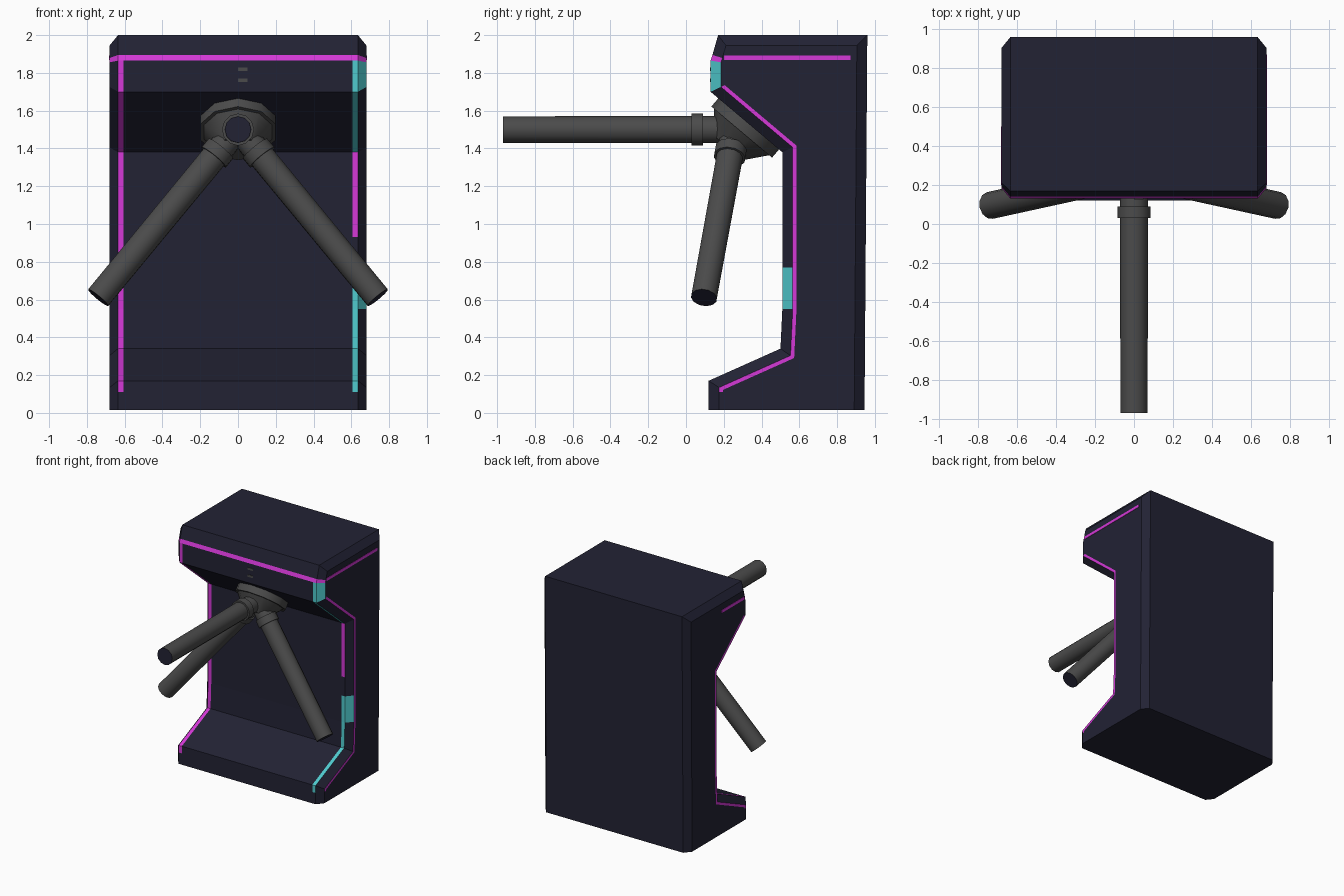
import bpy, bmesh, math
from mathutils import Vector

if "Cube" in bpy.data.objects:
    bpy.data.objects.remove(bpy.data.objects["Cube"], do_unlink=True)


def material(name, rgb):
    m = bpy.data.materials.new(name)
    m.use_nodes = True
    m.diffuse_color = (*rgb, 1)
    m.node_tree.nodes["Principled BSDF"].inputs["Base Color"].default_value = (*rgb, 1)
    return m


NAVY = material("dark_navy", (0.016, 0.016, 0.034))
PINK = material("neon_magenta", (0.66, 0.04, 0.68))
CYAN = material("neon_cyan", (0.08, 0.6, 0.62))
GREY = material("dark_grey", (0.07, 0.07, 0.07))


def finish(name, bm, mats, smooth=False):
    bmesh.ops.recalc_face_normals(bm, faces=bm.faces)
    mesh = bpy.data.meshes.new(name)
    bm.to_mesh(mesh)
    bm.free()
    ob = bpy.data.objects.new(name, mesh)
    bpy.context.collection.objects.link(ob)
    for m in mats:
        mesh.materials.append(m)
    if smooth:
        bpy.ops.object.select_all(action='DESELECT')
        ob.select_set(True)
        bpy.context.view_layer.objects.active = ob
        bpy.ops.object.shade_smooth_by_angle(angle=math.radians(40))
    return ob


# Cabinet side profile as (y, z), going up the front and down the back
PROFILE = [Vector(p) for p in (
    (.12, 0), (.12, .11), (.12, .17), (.5, .34), (.51, .55), (.51, .77), (.51, .93),
    (.51, 1.38), (.13, 1.7), (.13, 1.865), (.14, 1.895), (.17, 2), (.96, 2), (.945, 0))]


def inset(d):
    """Move the profile inward by d, with mitred corners."""
    out, n = [], len(PROFILE)
    for i, p in enumerate(PROFILE):
        a = (p - PROFILE[i - 1]).normalized()
        b = (PROFILE[(i + 1) % n] - p).normalized()
        na, nb = Vector((a.y, -a.x)), Vector((b.y, -b.x))
        q = p + (na + nb) * d / (1 + na.dot(nb))
        if p.y < .05:
            q.y = .015
        out.append(q)
    return out


# Cabinet: lofted rings with bevelled sides and neon edge strips
def strip_colour(band, side, z):
    if 1.865 < z < 1.895 and band != "panel":
        return 1
    if band == "panel":
        return 1 if .12 < z < 1.65 else 0
    if band == "bevel":
        return 2 if side > 0 and (.55 < z < .77 or 1.7 < z < 1.865) else 0
    if band == "edge" and .11 < z < 1.865:
        if side < 0 or .93 < z < 1.38:
            return 1
        return 0 if .77 < z < .93 else 2
    return 0


bm = bmesh.new()
half = [(.68, .075, "panel"), (.68, .055, "bevel"), (.635, 0, "edge"), (.605, 0, "middle")]
rings = []
for side in (-1, 1):
    for x, d, band in (half if side < 0 else half[::-1]):
        rings.append((side, band, [bm.verts.new((side * x, p.x, p.y)) for p in inset(d)]))
n = len(PROFILE)
for k in range(len(rings) - 1):
    (side, band, r), (side2, band2, s) = rings[k], rings[k + 1]
    if side2 > 0 and side > 0:
        band, side = band2, side2
    for i in range(n):
        j = (i + 1) % n
        f = bm.faces.new((r[i], r[j], s[j], s[i]))
        if i < 10:
            f.material_index = strip_colour(band, side, (PROFILE[i].y + PROFILE[j].y) / 2)
bm.faces.new(rings[0][2])
bm.faces.new(rings[-1][2])
finish("cabinet", bm, (NAVY, PINK, CYAN))


def plate(name, lo, hi, mat):
    lo, hi = Vector(lo), Vector(hi)
    bm = bmesh.new()
    bmesh.ops.create_cube(bm, size=1)
    for v in bm.verts:
        v.co = (lo + hi) / 2 + v.co * (hi - lo)
    finish(name, bm, (mat,))


# Header stripes on the sides and small marks on the front
plate("left_header_stripe", (.677, .2, 1.868), (.683, .87, 1.892), PINK)
plate("right_header_stripe", (-.683, .2, 1.868), (-.677, .5, 1.892), PINK)
for z in (1.76, 1.82):
    plate("front_mark", (0, .126, z - .009), (.05, .132, z + .009), GREY)


def tube(name, start, end, r1, r2, sides, cap=None):
    """Tapered rod from start to end, with an optional darker end face."""
    start, end = Vector(start), Vector(end)
    bm = bmesh.new()
    bmesh.ops.create_cone(bm, cap_ends=True, segments=sides, radius1=r1, radius2=r2,
                          depth=(end - start).length)
    for f in bm.faces:
        f.material_index = int(cap is not None and f.normal.z > .9)
    rot = (end - start).to_track_quat('Z', 'Y')
    for v in bm.verts:
        v.co = rot @ v.co + (start + end) / 2
    finish(name, bm, [GREY] + ([cap] if cap else []), smooth=True)


# Hub on the sloping panel
base = Vector((0, .34, 1.54))
out = Vector((0, -.644, -.765))
tube("hub_plate", base - out * .03, base + out * .07, .21, .21, 10)
tube("hub_dome", base + out * .07, base + out * .18, .19, .1, 10)

# Three arms with collars
arms = {
    "front_arm": ((0, .28, 1.5), (0, -.97, 1.5)),
    "left_arm": ((.04, .25, 1.46), (.74, .095, .61)),
    "right_arm": ((-.04, .25, 1.46), (-.74, .095, .61)),
}
for name, (a, b) in arms.items():
    a, b = Vector(a), Vector(b)
    d = (b - a).normalized()
    tube(name, a, b, .072, .07, 12, NAVY)
    c = .19 if name == "front_arm" else .08
    tube(name + "_collar", a + d * c, a + d * (c + .06), .085, .085, 12)
